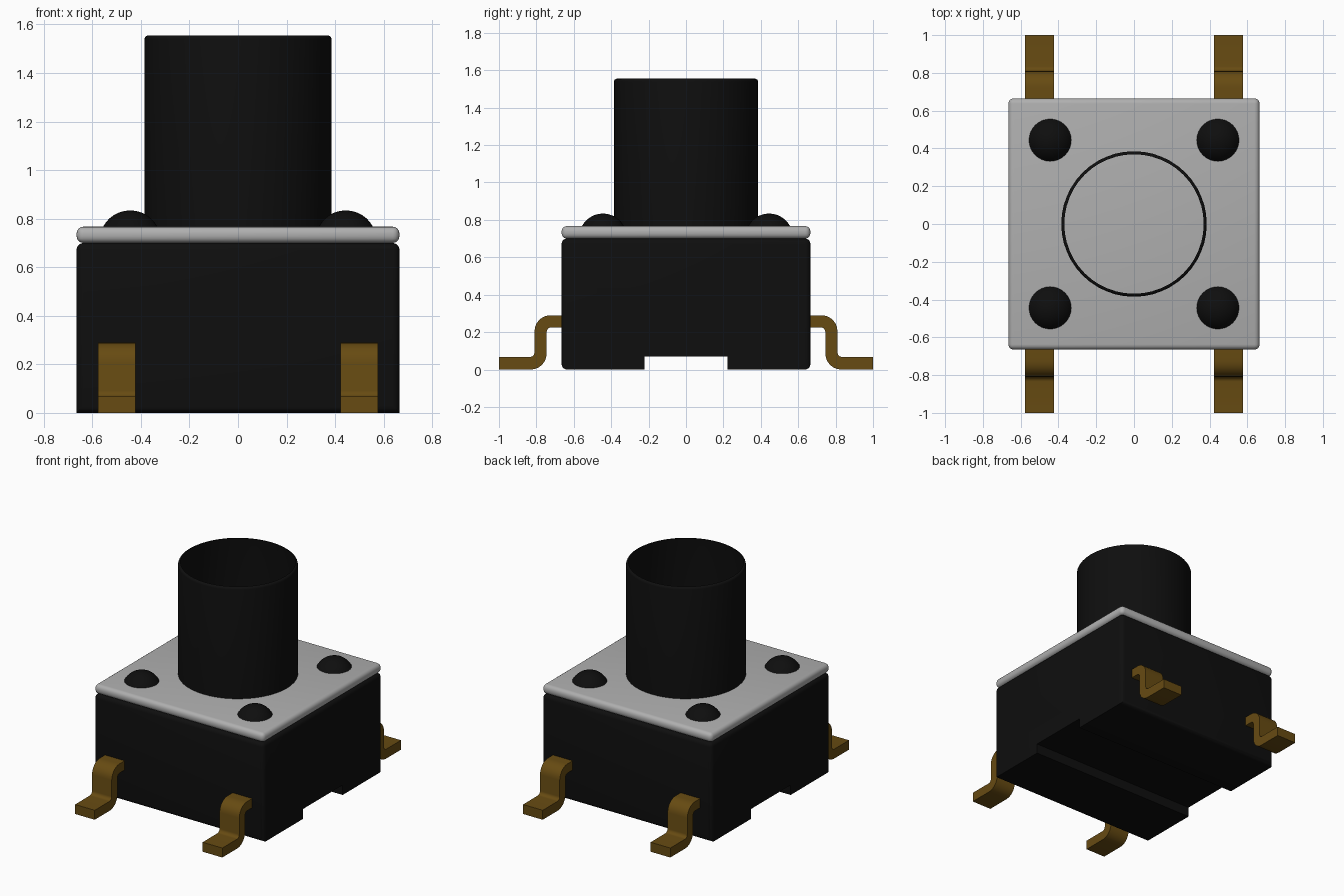
import bpy, bmesh, math

if "Cube" in bpy.data.objects:
    bpy.data.objects.remove(bpy.data.objects["Cube"], do_unlink=True)


def material(name, rgb):
    m = bpy.data.materials.new(name)
    m.use_nodes = True
    m.diffuse_color = (*rgb, 1)
    m.node_tree.nodes["Principled BSDF"].inputs["Base Color"].default_value = (*rgb, 1)
    return m


BLACK = material("black plastic", (0.0045, 0.0045, 0.0045))
GREY = material("grey metal", (0.43, 0.43, 0.43))
GOLD = material("dark gold metal", (0.135, 0.07, 0.006))


def finish(bm, name, mat, angle=30):
    bmesh.ops.recalc_face_normals(bm, faces=bm.faces)
    me = bpy.data.meshes.new(name)
    bm.to_mesh(me)
    bm.free()
    me.materials.append(mat)
    ob = bpy.data.objects.new(name, me)
    bpy.context.scene.collection.objects.link(ob)
    bpy.ops.object.select_all(action='DESELECT')
    bpy.context.view_layer.objects.active = ob
    ob.select_set(True)
    bpy.ops.object.shade_smooth_by_angle(angle=math.radians(angle))
    return ob


def extrude_x(points, x0, x1):
    """Solid from a closed (y, z) outline, drawn out along x."""
    bm = bmesh.new()
    face = bm.faces.new([bm.verts.new((x0, y, z)) for y, z in points])
    new = bmesh.ops.extrude_face_region(bm, geom=[face])["geom"]
    moved = [v for v in new if isinstance(v, bmesh.types.BMVert)]
    bmesh.ops.translate(bm, vec=(x1 - x0, 0, 0), verts=moved)
    return bm


def round_corners(bm, half, radius):
    """Round the upright edges at the four outer corners."""
    edges = [e for e in bm.edges
             if all(abs(abs(v.co.x) - half) < 1e-4 and abs(abs(v.co.y) - half) < 1e-4
                    for v in e.verts)]
    bmesh.ops.bevel(bm, geom=edges, offset=radius, segments=4, profile=0.5,
                    affect='EDGES')


def arc(cy, cz, r, a0, a1, n=6):
    return [(cy + r * math.cos(math.radians(a0 + (a1 - a0) * i / n)),
             cz + r * math.sin(math.radians(a0 + (a1 - a0) * i / n)))
            for i in range(n + 1)]


def lathe(profile, cx, cy, steps):
    """Spin an open (radius, z) profile around an upright axis."""
    bm = bmesh.new()
    verts = [bm.verts.new((cx + r, cy, z)) for r, z in profile]
    edges = [bm.edges.new(p) for p in zip(verts, verts[1:])]
    bmesh.ops.spin(bm, geom=verts + edges, cent=(cx, cy, 0), axis=(0, 0, 1),
                   angle=2 * math.pi, steps=steps)
    bmesh.ops.remove_doubles(bm, verts=bm.verts, dist=1e-4)
    return bm


HALF, BODY_TOP, PLATE_TOP = 0.665, 0.70, 0.767

# Housing with a channel across the underside
channel, depth = 0.222, 0.07
bm = extrude_x([(-HALF, 0), (-channel, 0), (-channel, depth), (channel, depth),
                (channel, 0), (HALF, 0), (HALF, BODY_TOP), (-HALF, BODY_TOP)],
               -HALF, HALF)
round_corners(bm, HALF, 0.028)
finish(bm, "housing", BLACK)

# Cover plate
bm = extrude_x([(-HALF, BODY_TOP), (HALF, BODY_TOP), (HALF, PLATE_TOP),
                (-HALF, PLATE_TOP)], -HALF, HALF)
round_corners(bm, HALF, 0.028)
finish(bm, "cover_plate", GREY)

# Hollow button sleeve, open at the top, with a small rounded lip
R, TOP, LIP = 0.385, 1.555, 0.016
sleeve = [(R, PLATE_TOP - 0.01)] + arc(R - LIP, TOP - LIP, LIP, 0, 90, 4)
finish(lathe(sleeve, 0, 0, 48), "button_sleeve", BLACK, 50)

# Domed rivets near the corners
dome_r, dome_h = 0.112, 0.067
sphere_r = (dome_r ** 2 + dome_h ** 2) / (2 * dome_h)
base = math.degrees(math.asin((sphere_r - dome_h) / sphere_r))
dome = arc(0, PLATE_TOP + dome_h - sphere_r, sphere_r, base, 90, 6)

# Bent terminal outline: shoulder, drop and foot
outline = ([(0.64, 0.225), (0.72, 0.225)]
           + arc(0.72, 0.20, 0.025, 90, 0)
           + arc(0.83, 0.085, 0.085, 180, 270)
           + [(1.0, 0), (1.0, 0.067)]
           + arc(0.835, 0.092, 0.025, 270, 180)
           + arc(0.725, 0.205, 0.085, 0, 90)
           + [(0.64, 0.29)])

for sx, side in ((1, "left"), (-1, "right")):
    for sy, end in ((-1, "front"), (1, "back")):
        finish(lathe(dome, sx * 0.444, sy * 0.444, 32),
               f"rivet_{end}_{side}", BLACK, 50)
        bm = extrude_x([(sy * y, z) for y, z in outline],
                       sx * 0.5 - 0.077, sx * 0.5 + 0.077)
        finish(bm, f"terminal_{end}_{side}", GOLD)
